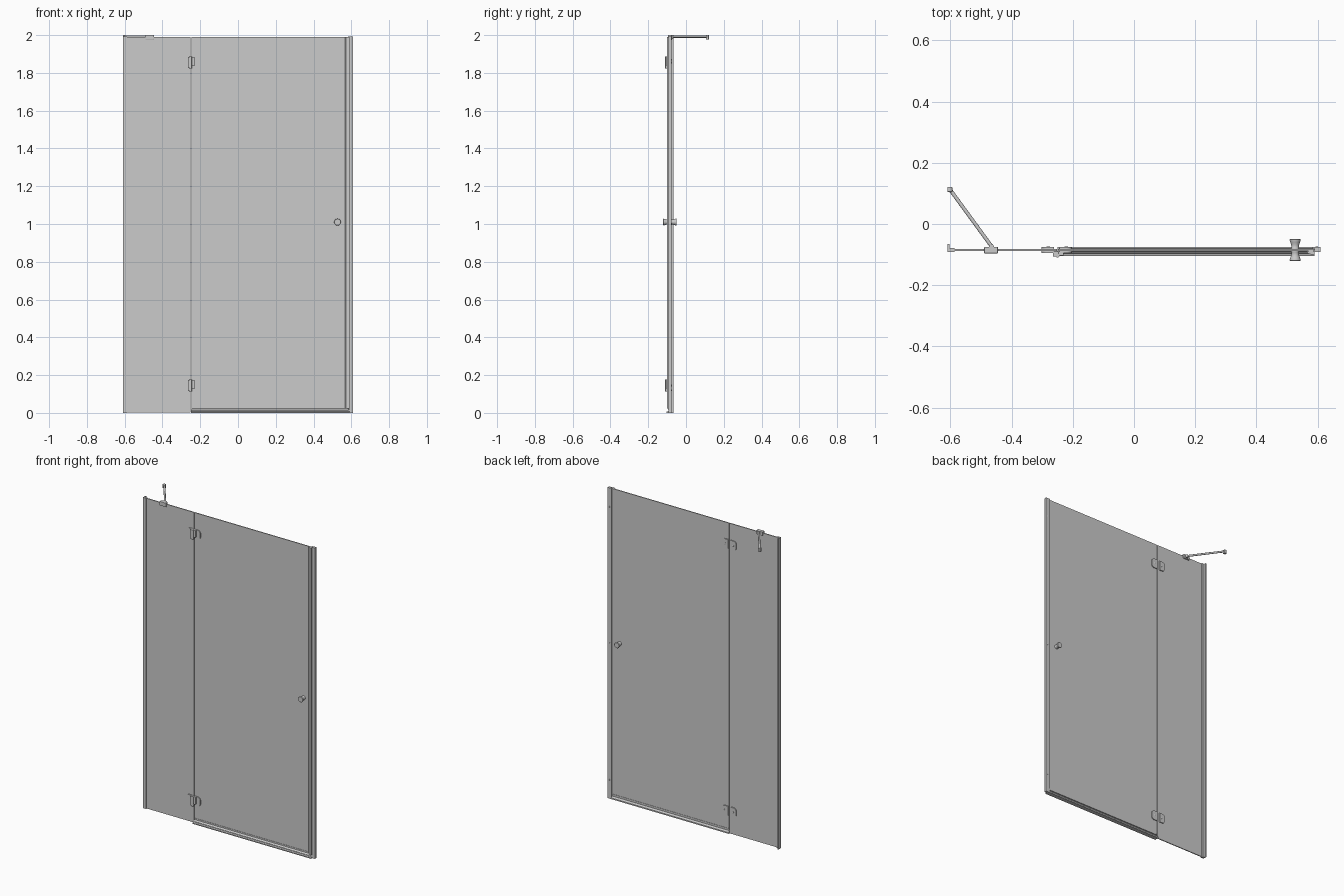
import bpy, bmesh, math
from mathutils import Vector

if "Cube" in bpy.data.objects:
    bpy.data.objects.remove(bpy.data.objects["Cube"])

GY = -0.085            # glass centre plane
GT = 0.006             # glass thickness


def finish(bm, name, smooth=False):
    bmesh.ops.recalc_face_normals(bm, faces=bm.faces)
    me = bpy.data.meshes.new(name)
    bm.to_mesh(me)
    bm.free()
    ob = bpy.data.objects.new(name, me)
    bpy.context.collection.objects.link(ob)
    if smooth:
        bpy.context.view_layer.objects.active = ob
        ob.select_set(True)
        bpy.ops.object.shade_smooth_by_angle(angle=math.radians(35))
        ob.select_set(False)
    return ob


def prism(name, pts, offset, smooth=False):
    bm = bmesh.new()
    f = bm.faces.new([bm.verts.new(p) for p in pts])
    r = bmesh.ops.extrude_face_region(bm, geom=[f])
    vs = [v for v in r["geom"] if isinstance(v, bmesh.types.BMVert)]
    bmesh.ops.translate(bm, verts=vs, vec=offset)
    return finish(bm, name, smooth)


def box(name, x0, x1, y0, y1, z0, z1, bevel=0):
    ob = prism(name, [(x0, y0, z0), (x1, y0, z0), (x1, y1, z0), (x0, y1, z0)], (0, 0, z1 - z0))
    if bevel:
        m = ob.modifiers.new("bevel", "BEVEL")
        m.width, m.segments = bevel, 2
    return ob


def lathe(name, profile, start, axis, n=32):
    # revolve (distance, radius) pairs around an axis
    q = Vector(axis).normalized().to_track_quat('Z', 'Y')
    bm = bmesh.new()
    rings = [[bm.verts.new(Vector(start) + q @ Vector((r * math.cos(2 * math.pi * i / n),
              r * math.sin(2 * math.pi * i / n), d))) for i in range(n)] for d, r in profile]
    for a, b in zip(rings, rings[1:]):
        for i in range(n):
            bm.faces.new((a[i], a[(i + 1) % n], b[(i + 1) % n], b[i]))
    bm.faces.new(rings[0])
    bm.faces.new(rings[-1])
    return finish(bm, name, True)


def d_plate(name, x_flat, x_round, zc, h, y0, y1, r=0.02):
    # plate with two rounded corners on the x_round side
    s = 1 if x_round > x_flat else -1
    pts = [(x_flat, y0, zc - h)]
    for cz, a0 in ((zc - h + r, -90), (zc + h - r, 0)):
        for i in range(9):
            a = math.radians(a0 + 90 * i / 8)
            pts.append((x_round - s * r + s * r * math.cos(a), y0, cz + r * math.sin(a)))
    pts.append((x_flat, y0, zc + h))
    return prism(name, pts, (0, y1 - y0, 0), True)


# glass
box("fixed_glass", -0.602, -0.251, GY - GT / 2, GY + GT / 2, 0.002, 1.99)
box("door_glass", -0.247, 0.584, GY - GT / 2, GY + GT / 2, 0.022, 1.99)

# left wall profile: glazing channel with a wall flange
prism("left_wall_profile", [(-0.61, -0.092, 0), (-0.587, -0.092, 0), (-0.587, -0.079, 0),
                            (-0.604, -0.079, 0), (-0.604, -0.066, 0), (-0.61, -0.066, 0)], (0, 0, 1.992))

# right wall profile: stepped, with a closing strip in front
prism("right_wall_profile", [(0.59, -0.092, 0), (0.61, -0.092, 0), (0.61, -0.076, 0),
                             (0.582, -0.076, 0), (0.582, -0.080, 0), (0.59, -0.080, 0)], (0, 0, 1.992))
prism("door_closing_seal", [(0.566, -0.092, 0.022), (0.572, -0.098, 0.022), (0.59, -0.101, 0.022),
                            (0.59, -0.092, 0.022), (0.584, -0.082, 0.022), (0.572, -0.082, 0.022),
                            (0.572, -0.088, 0.022)], (0, 0, 1.968))
for z in (0.12, 1.0, 1.87):
    lathe("profile_screw", [(0, 0.004), (0.002, 0.004), (0.003, 0.002)], (0.597, -0.076, z), (0, 1, 0), 16)

# threshold rail and sweep below the door
prism("threshold", [(-0.25, -0.104, 0), (-0.25, -0.076, 0), (-0.25, -0.076, 0.008), (-0.25, -0.083, 0.018),
                    (-0.25, -0.091, 0.018), (-0.25, -0.095, 0.009), (-0.25, -0.104, 0.006)], (0.84, 0, 0))
prism("door_sweep", [(-0.245, -0.098, 0.013), (-0.245, -0.09, 0.02), (-0.245, -0.08, 0.02),
                     (-0.245, -0.08, 0.032), (-0.245, -0.09, 0.032), (-0.245, -0.09, 0.023),
                     (-0.245, -0.098, 0.015)], (0.829, 0, 0))

# hinges
for zc in (0.145, 1.855):
    d_plate("hinge_fixed_plate", -0.262, -0.302, zc, 0.03, -0.094, -0.076)
    d_plate("hinge_door_plate", -0.243, -0.202, zc, 0.03, -0.094, -0.076)
    box("hinge_fixed_knuckle", -0.265, -0.247, -0.107, -0.089, zc - 0.03, zc + 0.03, 0.002)
    box("hinge_door_arm", -0.247, -0.23, -0.104, -0.09, zc - 0.018, zc + 0.03, 0.002)
    lathe("hinge_pin", [(0, 0.006), (0.062, 0.006)], (-0.25, -0.104, zc - 0.031), (0, 0, 1), 20)
    for x in (-0.28, -0.222):
        lathe("hinge_screw", [(0, 0.006), (0.0015, 0.006), (0.0025, 0.004)], (x, -0.076, zc), (0, 1, 0), 20)

# double-sided knob
knob = [(0, 0.013), (0.004, 0.013), (0.005, 0.0125), (0.014, 0.013), (0.022, 0.0155),
        (0.028, 0.018), (0.031, 0.018), (0.0325, 0.0165)]
for side, name in ((-1, "outer_knob"), (1, "inner_knob")):
    lathe(name, knob, (0.527, GY + side * GT / 2, 1.01), (0, side, 0))

# stabiliser bar from glass clamp to wall bracket
box("glass_clamp", -0.49, -0.445, -0.096, -0.075, 1.974, 2.0, 0.002)
a, b = Vector((-0.468, -0.07, 1.992)), Vector((-0.601, 0.112, 1.992))
lathe("support_bar", [(0, 0.006), ((b - a).length, 0.006)], a, b - a, 20)
lathe("bar_joint", [(0, 0.008), (0.02, 0.008)], (-0.466, -0.074, 1.98), (0, 0, 1), 20)
box("wall_bracket", -0.61, -0.594, 0.105, 0.121, 1.976, 2.0, 0.002)
